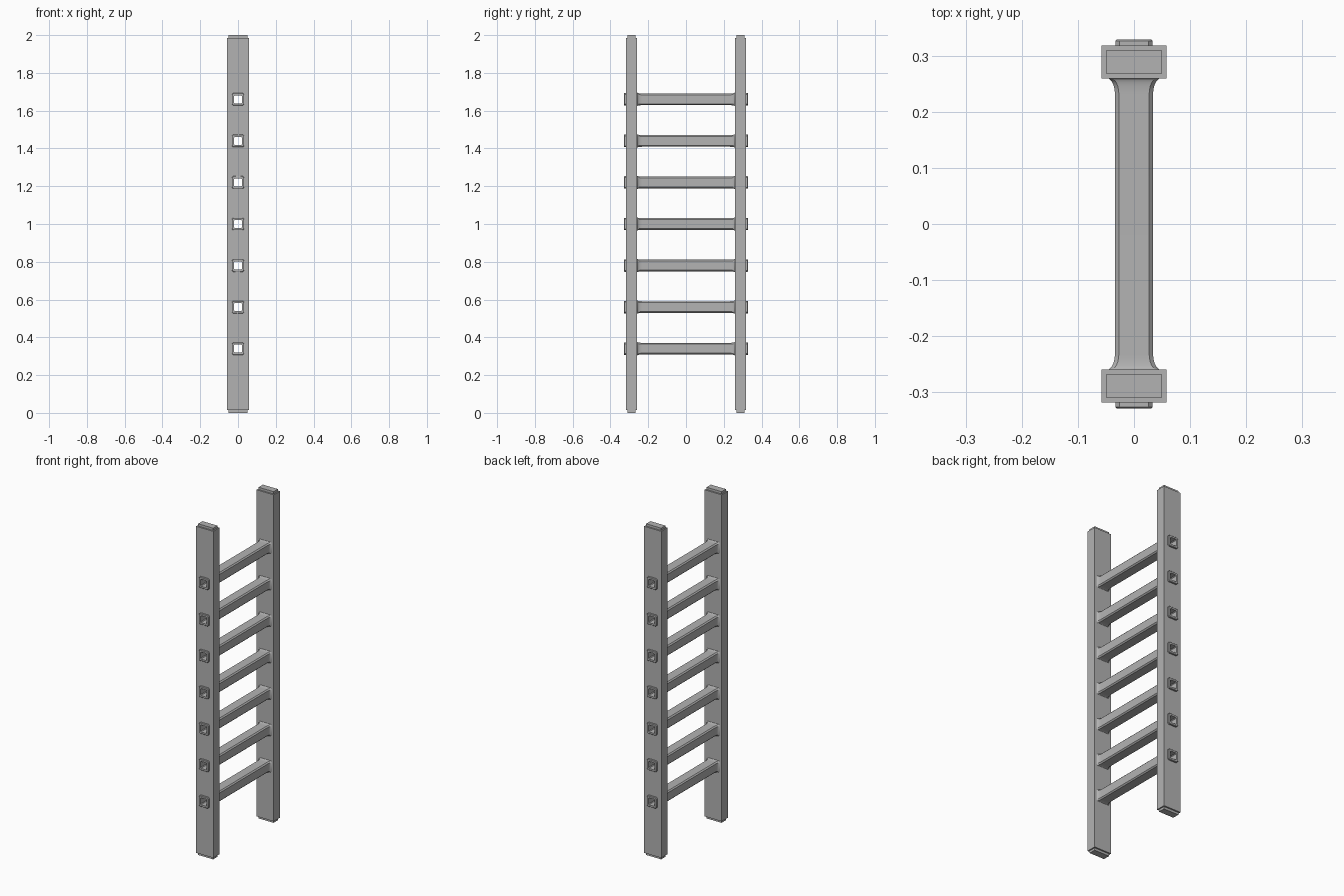
import bpy, bmesh, math

if "Cube" in bpy.data.objects:
    bpy.data.objects.remove(bpy.data.objects["Cube"])

metal = bpy.data.materials.new("grey_metal")
metal.diffuse_color = (0.45, 0.45, 0.45, 1)
metal.use_nodes = True
metal.node_tree.nodes["Principled BSDF"].inputs["Base Color"].default_value = metal.diffuse_color

RUNG_Z = [0.34 + 0.22 * i for i in range(7)]
Y_IN, Y_OUT, Y_END = 0.259, 0.318, 0.3285


def make_object(name, bm):
    bmesh.ops.recalc_face_normals(bm, faces=bm.faces)
    me = bpy.data.meshes.new(name)
    bm.to_mesh(me)
    bm.free()
    me.materials.append(metal)
    ob = bpy.data.objects.new(name, me)
    bpy.context.collection.objects.link(ob)
    return ob


def loft(bm, rings, closed):
    """Skin equal-length point rings; closed joins last to first."""
    vs = [[bm.verts.new(p) for p in r] for r in rings]
    n = len(vs[0])
    pairs = list(zip(vs, vs[1:])) + ([(vs[-1], vs[0])] if closed else [])
    for a, b in pairs:
        for i in range(n):
            j = (i + 1) % n
            bm.faces.new((a[i], a[j], b[j], b[i]))
    if not closed:
        bm.faces.new(vs[0])
        bm.faces.new(vs[-1])


def rect(hx, hy, cy, z):
    return [(-hx, cy - hy, z), (hx, cy - hy, z), (hx, cy + hy, z), (-hx, cy + hy, z)]


def octagon(y, hx, hz, c):
    # square section with chamfered corners
    return [(hx, y, hz - c), (hx - c, y, hz), (c - hx, y, hz), (-hx, y, hz - c),
            (-hx, y, c - hz), (c - hx, y, -hz), (hx - c, y, -hz), (hx, y, c - hz)]


# side rails with stepped ends and through holes for the hollow rungs
for side, label in ((-1, "front"), (1, "back")):
    cy = side * (Y_IN + Y_OUT) / 2
    hy = (Y_OUT - Y_IN) / 2
    bm = bmesh.new()
    loft(bm, [rect(0.050, 0.0205, cy, 0.0), rect(0.050, 0.0205, cy, 0.014),
              rect(0.0575, hy, cy, 0.014), rect(0.0575, hy, cy, 1.986),
              rect(0.050, 0.0205, cy, 1.986), rect(0.050, 0.0205, cy, 2.0)], False)
    rail = make_object(label + "_rail", bm)

    cut = bmesh.new()
    for z in RUNG_Z:
        h = 0.026
        loft(cut, [[(x * h, y, z + k * h) for x, k in ((-1, -1), (1, -1), (1, 1), (-1, 1))]
                   for y in (cy - 0.1, cy + 0.1)], False)
    cutter = make_object("hole_cutter", cut)
    mod = rail.modifiers.new("holes", 'BOOLEAN')
    mod.operation = 'DIFFERENCE'
    mod.solver = 'EXACT'
    mod.object = cutter
    bpy.context.view_layer.objects.active = rail
    bpy.ops.object.modifier_apply(modifier=mod.name)
    bpy.data.objects.remove(cutter)

# hollow rungs: flared where they meet the rails, short stubs outside
half = []
for i in range(7):
    a = i / 6 * math.pi / 2
    f = 1 - math.cos(a)
    half.append((0.232 + (Y_IN + 0.001 - 0.232) * math.sin(a),
                 0.034 + 0.015 * f, 0.031 + 0.006 * f, 0.007))
half += [(Y_IN + 0.001, 0.033, 0.033, 0.007), (Y_END - 0.002, 0.033, 0.033, 0.007),
         (Y_END, 0.031, 0.031, 0.007), (Y_END, 0.021, 0.021, 0.004)]
profile = [(-y, a, b, c) for y, a, b, c in reversed(half)] + half

for n, z in enumerate(RUNG_Z):
    bm = bmesh.new()
    loft(bm, [octagon(*p) for p in profile], True)
    rung = make_object("rung_%d" % (n + 1), bm)
    rung.location.z = z
    bpy.ops.object.select_all(action='DESELECT')
    rung.select_set(True)
    bpy.context.view_layer.objects.active = rung
    bpy.ops.object.shade_smooth_by_angle(angle=math.radians(35))
